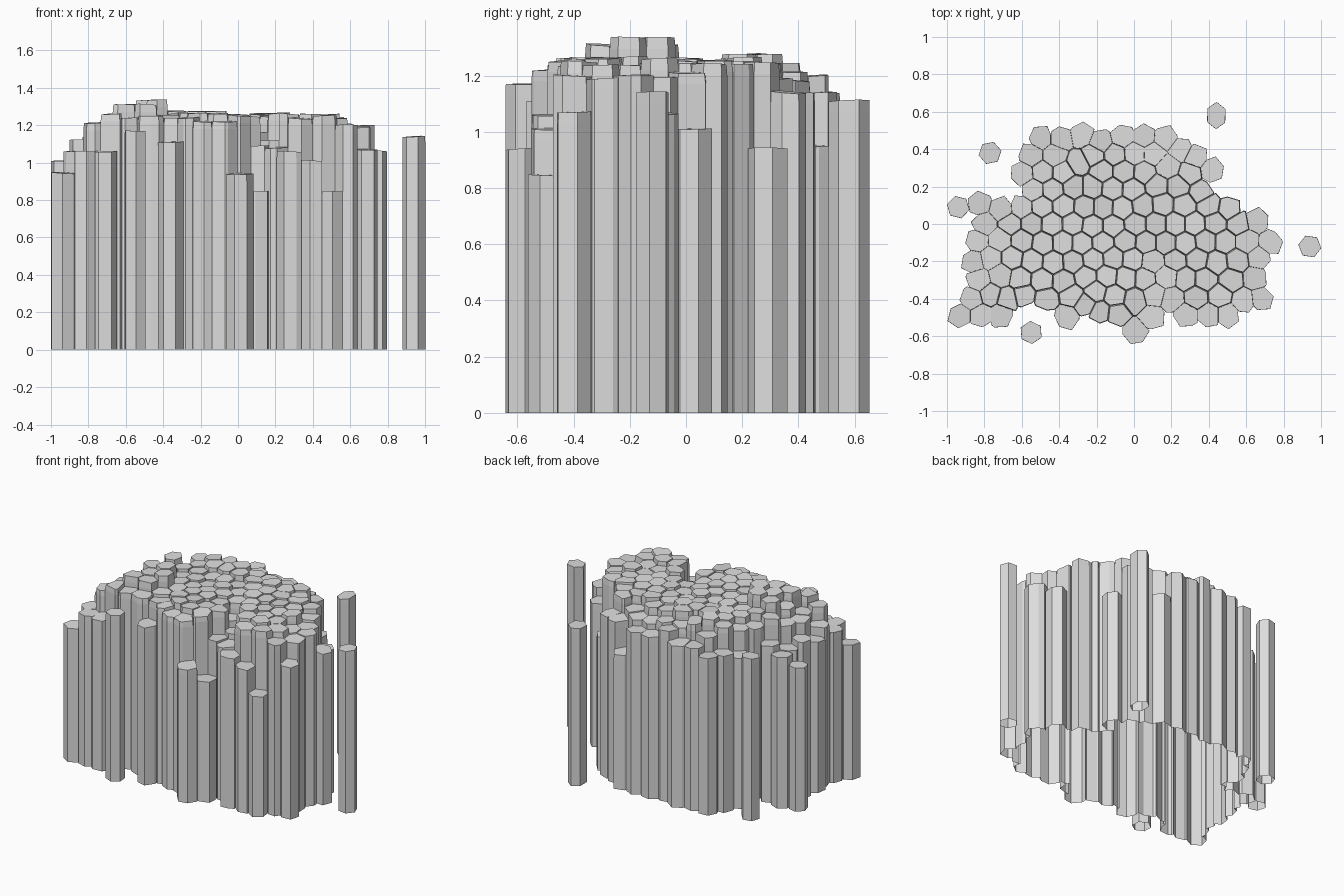
import bpy, bmesh, math, random
from mathutils import Vector

if "Cube" in bpy.data.objects:
    bpy.data.objects.remove(bpy.data.objects["Cube"])

random.seed(4)

# Rim columns in order around the cluster: x, y, height
RIM = [(-.50, .46, 1.1), (-.39, .46, 1.14), (-.28, .48, 1.14), (-.18, .44, 1.2), (-.06, .47, 1.14),
       (.05, .47, 1.14), (.17, .46, .95), (.25, .40, 1.14), (.33, .36, 1.14), (.42, .29, .94),
       (.36, .17, 1.24), (.51, .08, 1.24), (.66, .02, 1.01), (.73, -.10, 1.065), (.67, -.18, 1.2),
       (.65, -.29, 1.19), (.68, -.40, 1.07), (.59, -.41, 1.2), (.50, -.49, .845), (.40, -.49, 1.01),
       (.28, -.49, 1.06), (.20, -.40, 1.08), (.10, -.50, .845), (.01, -.58, .94), (-.09, -.48, 1.22),
       (-.18, -.47, 1.22), (-.26, -.43, 1.24), (-.36, -.50, 1.11), (-.47, -.40, 1.25), (-.59, -.38, 1.24),
       (-.71, -.49, 1.06), (-.82, -.49, 1.06), (-.93, -.49, .945), (-.87, -.40, 1.06), (-.83, -.30, 1.12),
       (-.86, -.20, 1.06), (-.84, -.09, 1.1), (-.80, 0, 1.06), (-.83, .11, 1.06), (-.71, .08, 1.1),
       (-.60, .09, 1.2), (-.54, .18, 1.2), (-.60, .27, 1.06), (-.55, .37, 1.1)]
# Columns standing outside the cluster
LOOSE = [(-.94, .09, 1.01), (.44, .58, 1.11), (-.77, .38, 1.14), (.94, -.12, 1.14), (-.55, -.58, 1.17)]

rim = [Vector(p[:2]) for p in RIM]
fixed = rim + [Vector(p[:2]) for p in LOOSE]
fixed_z = [p[2] for p in RIM + LOOSE]


def inside(p):
    hit = False
    for a, b in zip(rim, rim[1:] + rim[:1]):
        if (a.y > p.y) != (b.y > p.y) and p.x < a.x + (p.y - a.y) * (b.x - a.x) / (b.y - a.y):
            hit = not hit
    return hit


def clip(poly, mid, n, label):
    """Cut a polygon of (point, edge label) by a half-plane."""
    out = []
    for (p, lab), (q, _) in zip(poly, poly[1:] + poly[:1]):
        dp, dq = (p - mid).dot(n), (q - mid).dot(n)
        if dp <= 0:
            out.append((p, lab))
        if (dp <= 0) != (dq <= 0):
            out.append((p.lerp(q, dp / (dp - dq)), label if dp <= 0 else lab))
    return out


def cell(i, sites):
    """Cross-section of column i, with the neighbour behind each side."""
    s = sites[i]
    poly = []
    turn = (i * 1.7) % 1.0
    for k in range(6):
        a = turn + k * math.pi / 3
        d = Vector((math.cos(a), math.sin(a)))
        deep = inside(s + d * .06) and inside(s + d * .1)
        if i >= len(fixed):
            r = .13 if deep else .085
        elif i >= len(rim):                      # free-standing, some stretched in depth
            r = .062
            d = Vector((d.x * .9, d.y * 1.18)) if s.y > .5 else d
        else:
            r = .12 if deep else .068 + .005 * ((k * 2 + i) % 3 - 1)
        poly.append((s + d * r, None))
    for j, t in enumerate(sites):
        if j != i and (t - s).length < .3:
            poly = clip(poly, (s + t) / 2, (t - s).normalized(), j)
    # drop slivers
    return [e for k, e in enumerate(poly) if (e[0] - poly[(k + 1) % len(poly)][0]).length > 1e-4]


def centroid(poly):
    c, area = Vector((0, 0)), 0
    for (p, _), (q, _) in zip(poly, poly[1:] + poly[:1]):
        w = p.cross(q)
        c += (p + q) * w
        area += w
    return c / (3 * area)


# Inner columns: jittered honeycomb, relaxed against the fixed rim
inner = []
for r in range(-7, 8):
    for c in range(-10, 11):
        p = Vector((c * .11 + (r % 2) * .055 + random.uniform(-.028, .028),
                    r * .095 + random.uniform(-.028, .028)))
        if inside(p) and min((p - f).length for f in fixed) > .07:
            inner.append(p)
for _ in range(3):
    sites = fixed + inner
    inner = [centroid(cell(len(fixed) + k, sites)) for k in range(len(inner))]
sites = fixed + inner
cells = [cell(i, sites) for i in range(len(sites))]


def inner_height(p):
    edge = min((p - f).length for f in rim)
    z = 1.25 + random.uniform(-.015, .015)
    if abs(p.x + .52) < .11 and abs(p.y + .16) < .16:        # raised crown
        z = 1.335 if p.x > -.52 and abs(p.y + .16) < .1 else 1.31
    elif abs(p.x + .27) < .16 and abs(p.y - .2) < .1:
        z = 1.275
    elif abs(p.x - .14) < .07 and p.y < -.12:                # sunken channel
        z = random.uniform(1.06, 1.17)
    elif edge < .13 and (p.x < -.68 or p.x > .5 or p.y > .3):
        z = random.uniform(1.18, 1.22)
    return z


heights = fixed_z + [inner_height(p) for p in inner]
LIP = .04   # depth of the narrowed top of each column


def backing(i, j, p, q):
    """Part of the side p-q of column i that column j stands against, as a 0-1 range."""
    if j is not None:
        pj = cells[j]
        u = q - p
        for (a, lab), (b, _) in zip(pj, pj[1:] + pj[:1]):
            if lab == i:
                t = sorted(min(1, max(0, (v - p).dot(u) / u.length_squared)) for v in (a, b))
                return (0 if t[0] < .02 else t[0]), (1 if t[1] > .98 else t[1])
    return 0, 0


stone = bpy.data.materials.new("grey stone")
stone.diffuse_color = (.72, .72, .72, 1)
stone.use_nodes = True
stone.node_tree.nodes["Principled BSDF"].inputs["Base Color"].default_value = stone.diffuse_color


def build(name, indices):
    bm = bmesh.new()
    for i in indices:
        poly, z = cells[i], heights[i]
        mid = sum((p for p, _ in poly), Vector((0, 0))) / len(poly)
        shrink = .94 if z > 1.2 else .99
        tilt = Vector((random.uniform(-.07, .07), random.uniform(-.07, .07)))
        top, low = [], []
        for p, _ in poly:
            q = mid.lerp(p, shrink)
            top.append(bm.verts.new((q.x, q.y, z + tilt.dot(q - mid))))
            low.append(bm.verts.new((p.x, p.y, z - LIP)))
        bm.faces.new(top)
        n = len(poly)
        for k in range(n):
            m = (k + 1) % n
            bm.faces.new((low[k], low[m], top[m], top[k]))
            (p, j), q = poly[k], poly[m][0]
            t0, t1 = backing(i, j, p, q)
            near = heights[j] - LIP if j is not None else 0
            # exposed side down to its neighbour, or to the ground where nothing stands against it
            for a, b, base in ((0, t0, 0), (t0, t1, near), (t1, 1, 0)):
                if b - a > .001 and base < z - LIP - .001:
                    e, f = p.lerp(q, a), p.lerp(q, b)
                    bm.faces.new([bm.verts.new((v.x, v.y, h)) for v, h in
                                  ((e, base), (f, base), (f, z - LIP), (e, z - LIP))])
    mesh = bpy.data.meshes.new(name)
    bm.to_mesh(mesh)
    bm.free()
    mesh.materials.append(stone)
    bpy.context.collection.objects.link(bpy.data.objects.new(name, mesh))


build("rim_columns", range(len(rim)))
build("outlying_columns", range(len(rim), len(fixed)))
build("inner_columns", range(len(fixed), len(sites)))
